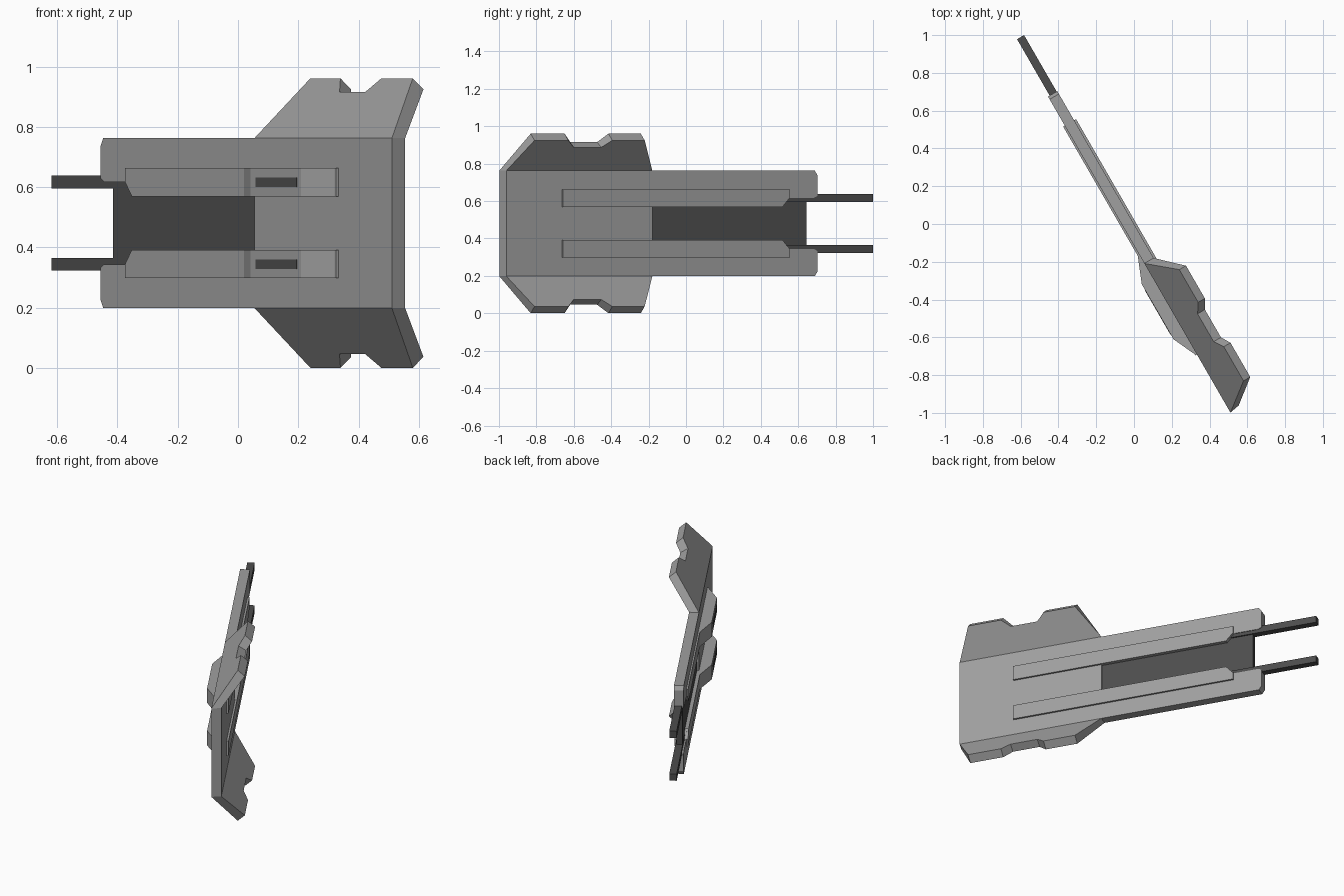
import bpy, bmesh, math

if "Cube" in bpy.data.objects:
    bpy.data.objects.remove(bpy.data.objects["Cube"])

MID = 0.4805                      # height of the symmetry plane
C, S = math.cos(math.radians(60)), math.sin(math.radians(60))


def place(u, v, h):
    """u = along the length, v = across the thickness, h = height from the middle."""
    return (C * u + S * v, -S * u + C * v, h + MID)


def material(name, value):
    m = bpy.data.materials.new(name)
    m.diffuse_color = (value, value, value, 1)
    m.use_nodes = True
    m.node_tree.nodes["Principled BSDF"].inputs["Base Color"].default_value = m.diffuse_color
    return m


grey = material("mid_grey", 0.35)
dark = material("dark_grey", 0.075)


def loft(name, loop_a, loop_b, mat, side=1):
    """Solid between two matching loops of (u, v, h); side=-1 mirrors in height."""
    bm = bmesh.new()
    a = [bm.verts.new(place(u, v, side * h)) for u, v, h in loop_a]
    b = [bm.verts.new(place(u, v, side * h)) for u, v, h in loop_b]
    bm.faces.new(a)
    bm.faces.new(b[::-1])
    n = len(a)
    for i in range(n):
        j = (i + 1) % n
        bm.faces.new((a[j], a[i], b[i], b[j]))
    bmesh.ops.recalc_face_normals(bm, faces=bm.faces)
    me = bpy.data.meshes.new(name)
    bm.to_mesh(me)
    bm.free()
    me.materials.append(mat)
    ob = bpy.data.objects.new(name, me)
    bpy.context.collection.objects.link(ob)
    return ob


def plate(name, outline, v0, v1, mat, side=1):
    return loft(name, [(u, v0, h) for u, h in outline],
                [(u, v1, h) for u, h in outline], mat, side)


def box(name, u0, u1, v0, v1, h0, h1, mat, side=1):
    return plate(name, [(u0, h0), (u1, h0), (u1, h1), (u0, h1)], v0, v1, mat, side)


# Main body: flat forked slab with a central slot
half = [(0.208, 0.089), (-0.589, 0.089), (-0.637, 0.137), (-0.79, 0.137),
        (-0.812, 0.147), (-0.812, 0.257), (-0.795, 0.282), (1.12, 0.282)]
outline = half + [(u, -h) for u, h in reversed(half)]
slant = {1.12: 1.109}             # the far end leans slightly
loft("body", [(u, -0.057, h) for u, h in outline],
     [(slant.get(u, u), 0.0, h) for u, h in outline], grey)

# Dark plate set into the slot
box("slot_plate", -0.752, 0.215, -0.045, -0.012, -0.13, 0.13, dark)

# Wing outline: (u, fraction of the wing's rise)
wing = [(0.208, 0), (0.329, 1), (0.529, 1), (0.58, 0.77), (0.75, 0.77),
        (0.80, 1), (1.009, 1), (1.12, 0)]
# Bump profile in (u, v)
bump = [(0.156, -0.06), (0.156, -0.067), (0.297, -0.124), (0.633, -0.124),
        (0.757, -0.067), (0.757, -0.06)]
rail = [(-0.589, 0.089), (0.765, 0.089), (0.765, 0.182), (-0.634, 0.182), (-0.634, 0.137)]

for side, tag in ((1, "upper"), (-1, "lower")):
    # Folded wing
    loft(tag + "_wing",
         [(u, -0.057 + 0.144 * t, 0.282 + 0.198 * t) for u, t in wing],
         [(slant.get(u, u), 0.128 * t, 0.282 + 0.162 * t) for u, t in wing], grey, side)
    # Rod sticking out of the fork
    box(tag + "_rod", -1.157, -0.4, -0.047, -0.004, 0.115, 0.158, dark, side)
    # Raised rail through both sides, with a ramped bump and its dark vent
    plate(tag + "_rail", rail, -0.067, 0.012, grey, side)
    loft(tag + "_bump", [(u, v, 0.089) for u, v in bump],
         [(u, v, 0.182) for u, v in bump], grey, side)
    box(tag + "_vent", 0.335, 0.605, -0.126, -0.12, 0.12, 0.152, dark, side)
